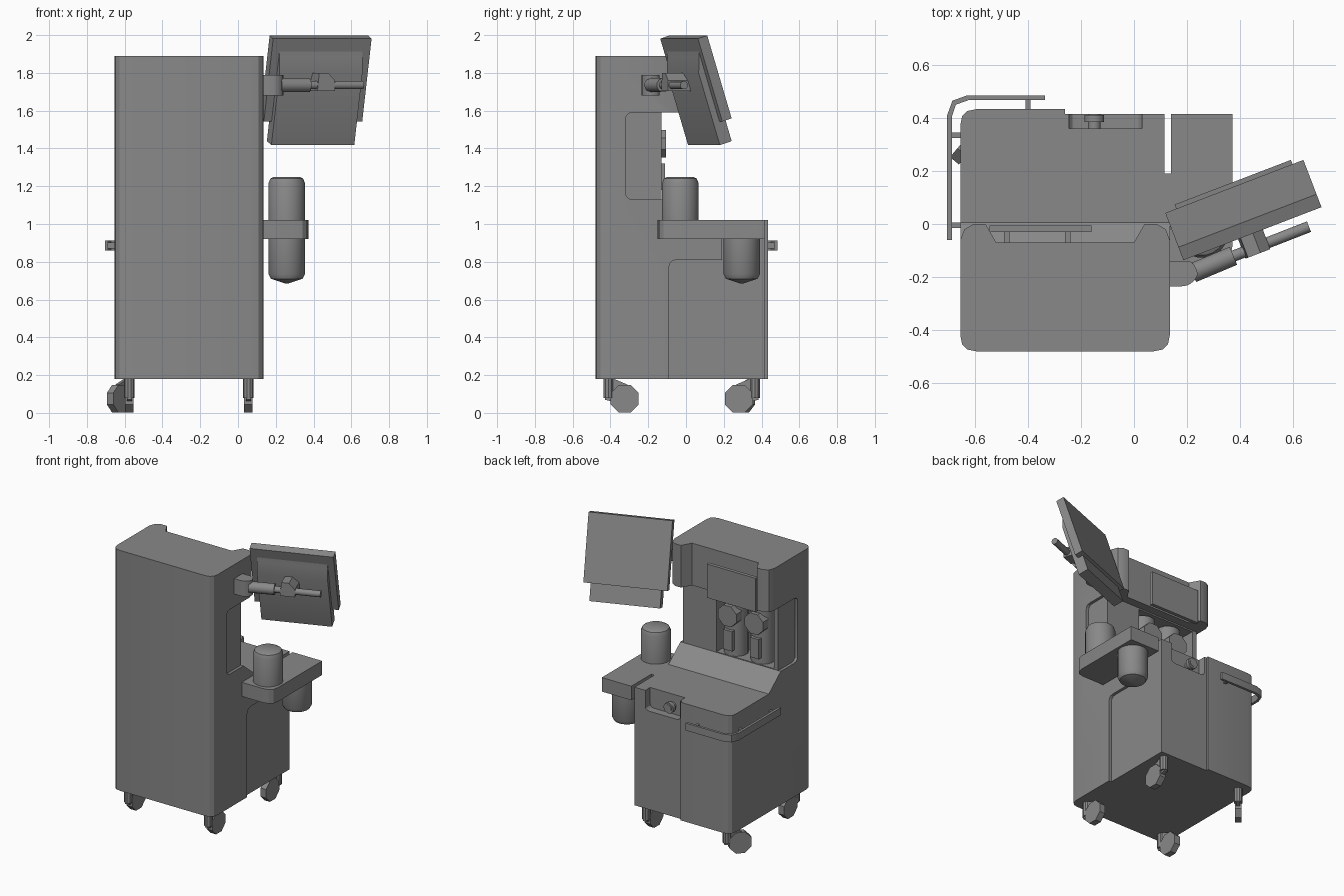
import bpy, bmesh, math
from mathutils import Matrix, Vector

if "Cube" in bpy.data.objects:
    bpy.data.objects.remove(bpy.data.objects["Cube"])

grey = bpy.data.materials.new("medium_grey")
grey.use_nodes = True
colour = (0.25, 0.25, 0.25, 1)
grey.diffuse_color = colour
grey.node_tree.nodes["Principled BSDF"].inputs["Base Color"].default_value = colour
parts = []


def finish(name, bm, matrix=None):
    bmesh.ops.recalc_face_normals(bm, faces=bm.faces)
    if matrix:
        bm.transform(matrix)
    mesh = bpy.data.meshes.new(name)
    bm.to_mesh(mesh)
    bm.free()
    mesh.materials.append(grey)
    obj = bpy.data.objects.new(name, mesh)
    bpy.context.collection.objects.link(obj)
    parts.append(obj)
    return obj


def rounded(corners, steps=3):
    """Outline from (p, q, radius) corners."""
    out = []
    for i, (p, q, r) in enumerate(corners):
        here = Vector((p, q))
        if not r:
            out.append(here)
            continue
        before = Vector(corners[i - 1][:2])
        after = Vector(corners[(i + 1) % len(corners)][:2])
        a = here + (before - here).normalized() * r
        b = here + (after - here).normalized() * r
        for k in range(steps + 1):
            t = k / steps
            out.append(a * (1 - t) ** 2 + here * 2 * t * (1 - t) + b * t * t)
    return out


def prism(name, pts, axis, lo, hi, matrix=None):
    place = {"x": lambda p, q, h: (h, p, q),
             "y": lambda p, q, h: (p, h, q),
             "z": lambda p, q, h: (p, q, h)}[axis]
    bm = bmesh.new()
    ends = [[bm.verts.new(place(p, q, h)) for p, q in pts] for h in (lo, hi)]
    bm.faces.new(ends[0])
    bm.faces.new(ends[1])
    for i in range(len(pts)):
        j = (i + 1) % len(pts)
        bm.faces.new((ends[0][i], ends[0][j], ends[1][j], ends[1][i]))
    return finish(name, bm, matrix)


def box(name, x, y, z, matrix=None):
    return prism(name, [(x[0], y[0]), (x[1], y[0]), (x[1], y[1]), (x[0], y[1])], "z", *z, matrix)


def lathe(name, profile, sides, matrix):
    """Closed solid of (radius, height) rings about local z."""
    bm = bmesh.new()
    rings = []
    for r, h in profile:
        angles = [2 * math.pi * (i + 0.5) / sides for i in range(sides)]
        rings.append([bm.verts.new((r * math.cos(a), r * math.sin(a), h)) for a in angles])
    for low, high in zip(rings, rings[1:]):
        for i in range(sides):
            j = (i + 1) % sides
            bm.faces.new((low[i], low[j], high[j], high[i]))
    bm.faces.new(rings[0])
    bm.faces.new(rings[-1])
    return finish(name, bm, matrix)


def rod(name, a, b, r, sides=12):
    a, b = Vector(a), Vector(b)
    turn = (b - a).to_track_quat("Z", "Y").to_matrix().to_4x4()
    return lathe(name, [(r, 0), (r, (b - a).length)], sides, Matrix.Translation(a) @ turn)


def cut(obj, cutter):
    mod = obj.modifiers.new("cut", "BOOLEAN")
    mod.operation, mod.solver, mod.object = "DIFFERENCE", "EXACT", cutter
    bpy.context.view_layer.update()
    result = bpy.data.meshes.new_from_object(obj.evaluated_get(bpy.context.evaluated_depsgraph_get()))
    obj.modifiers.clear()
    obj.data = result
    parts.remove(cutter)
    bpy.data.objects.remove(cutter)


# Cabinet body: one rounded block, then cut to shape
L, R = -0.655, 0.135
body = prism("cabinet", rounded([(L, -0.48, 0.06), (R, -0.48, 0.06), (R, 0.433, 0), (L, 0.433, 0.06)]),
             "z", 0.18, 1.89)
cut(body, prism("worktop_cut", [(0, 1.95), (0.6, 1.95), (0.6, 1.02), (0.005, 1.02), (-0.13, 1.13),
                                (-0.13, 1.59), (0, 1.59)], "x", -1, 1))
for x, s in ((L, 1), (R, -1)):
    cut(body, prism("head_corner_cut", [(x - s * .1, .1), (x + s * .05, .1), (x + s * .05, 0), (x + s * .015, -.02),
                                        (x, -.06), (x - s * .1, -.06)], "z", 1.5, 2))
cut(body, prism("head_notch_cut", [(-.56, 0), (-.52, -.07), (0, -.07), (.04, 0), (.04, .1), (-.56, .1)], "z", 1.5, 2))
cut(body, box("niche_cut", (-0.6, -0.15), (-0.28, 0), (1.135, 1.58)))
window = rounded([(-0.32, 1.13, 0.04), (-0.1, 1.13, 0), (-0.1, 1.59, 0), (-0.32, 1.59, 0.04)])
for x in (L, R):
    cut(body, prism("side_window_cut", window, "x", x - 0.02, x + 0.02))
cut(body, prism("side_panel_cut", rounded([(-.09, .1, 0), (-.09, .81, .04), (.19, .81, 0), (.19, 1.1, 0),
                                           (.6, 1.1, 0), (.6, .1, 0)]), "x", 0.115, 0.3))
cut(body, box("door_step_cut", (-0.26, 0.3), (0.415, 0.6), (0.1, 1.1)))
cut(body, prism("pocket_cut", rounded([(-.245, 1.1, 0), (-.245, .88, .03), (.03, .88, .03), (.03, 1.1, 0)]),
                "y", 0.36, 0.6))

# Pocket connector
rod("connector_stem", (-0.15, 0.355, 0.94), (-0.15, 0.415, 0.94), 0.025)
rod("connector_ring", (-0.15, 0.385, 0.94), (-0.15, 0.412, 0.94), 0.038)

# Display on the head
box("display", (-0.545, -0.16), (-0.03, -0.005), (1.57, 1.81))
for x in (-0.48, -0.25):
    box("display_mount", (x - 0.01, x + 0.01), (-0.08, -0.025), (1.65, 1.75))

# Canisters with knobs in the niche
for x in (-0.25, -0.46):
    lathe("niche_canister", [(0.08, 1.13), (0.08, 1.56)], 16, Matrix.Translation((x, -0.21, 0)))
    rod("niche_knob", (x, -0.17, 1.425), (x, -0.105, 1.425), 0.078, 8)
    box("niche_latch", (x - 0.035, x + 0.035), (-0.16, -0.11), (1.18, 1.32))

# Side tray and bottles
prism("side_tray", rounded([(0.13, -0.15, 0), (0.372, -0.15, 0.07), (0.372, 0.415, 0), (0.14, 0.415, 0),
                            (0.14, 0.19, 0), (0.13, 0.19, 0)]), "z", 0.92, 1.02)
lathe("upper_bottle", [(0.098, 1.0), (0.098, 1.215), (0.088, 1.24), (0.07, 1.25)], 20,
      Matrix.Translation((0.258, -0.03, 0)))
lathe("lower_bottle", [(0.012, 0.686), (0.085, 0.71), (0.098, 0.735), (0.098, 0.94)], 20,
      Matrix.Translation((0.258, 0.295, 0)))

# Wrap-around handle
prism("handle_bar", [(-.335, .485), (-.63, .485), (-.685, .465), (-.705, .41), (-.705, -.06), (-.687, -.06),
                     (-.687, .405), (-.672, .45), (-.625, .467), (-.335, .467)], "z", 0.86, 0.912)
for y in (-0.005, 0.335):
    box("handle_post", (-0.69, -0.65), (y - 0.01, y + 0.01), (0.87, 0.902))
box("handle_post", (-0.41, -0.39), (0.42, 0.47), (0.87, 0.902))

# Monitor: tilted plate with a thicker wedge housing behind
pose = (Matrix.Translation((0.428, 0.0125, 1.998)) @ Matrix.Rotation(math.radians(21), 4, "Z")
        @ Matrix.Rotation(math.radians(17.5), 4, "X"))
box("monitor_screen", (-0.279, 0.279), (-0.055, 0), (-0.46, 0), pose)
prism("monitor_housing", [(-0.02, -0.03), (-0.05, -0.05), (-0.062, -0.1), (-0.09, -0.18), (-0.09, -0.58), (-0.02, -0.58)],
      "x", -0.235, 0.235, pose)

# Monitor arm
prism("arm_bracket", rounded([(.13, -.235, 0), (.21, -.235, .03), (.245, -.19, .02), (.22, -.14, .02), (.13, -.14, 0)]),
      "z", 1.68, 1.79)
rod("arm_sleeve", (0.22, -0.185, 1.735), (0.375, -0.12, 1.735), 0.038)
rod("arm_rod", (0.36, -0.127, 1.735), (0.66, -0.01, 1.735), 0.022)
clamp = Matrix.Translation((0.455, -0.08, 1.745)) @ Matrix.Rotation(math.radians(21), 4, "Z")
prism("arm_clamp", [(-0.05, -0.04), (0.05, -0.04), (0.05, 0.015), (0.01, 0.055), (-0.04, 0.055)],
      "y", -0.035, 0.12, clamp)

# Casters: swivel angle turns the trailing direction
for x, y, turn in ((0.055, -0.41, 90), (0.055, 0.365, -90), (-0.575, -0.41, 90), (-0.575, 0.36, -130)):
    m = Matrix.Translation((x, y, 0)) @ Matrix.Rotation(math.radians(turn), 4, "Z")
    lathe("caster_stem", [(0.028, 0.08), (0.028, 0.19)], 10, m)
    prism("caster_fork", [(-0.02, 0.18), (0.03, 0.18), (0.1, 0.15), (0.1, 0.09), (0.02, 0.06), (-0.02, 0.07)],
          "y", -0.013, 0.013, m)
    wheel = m @ Matrix.Translation((0.085, 0, 0.075)) @ Matrix.Rotation(math.pi / 2, 4, "X")
    lathe("caster_wheel", [(0.08, -0.022), (0.08, 0.022)], 8, wheel)

# Smooth the rounded parts, keep edges sharp
bpy.ops.object.select_all(action="DESELECT")
for obj in parts:
    obj.select_set(True)
bpy.context.view_layer.objects.active = body
bpy.ops.object.shade_smooth_by_angle(angle=math.radians(32))
